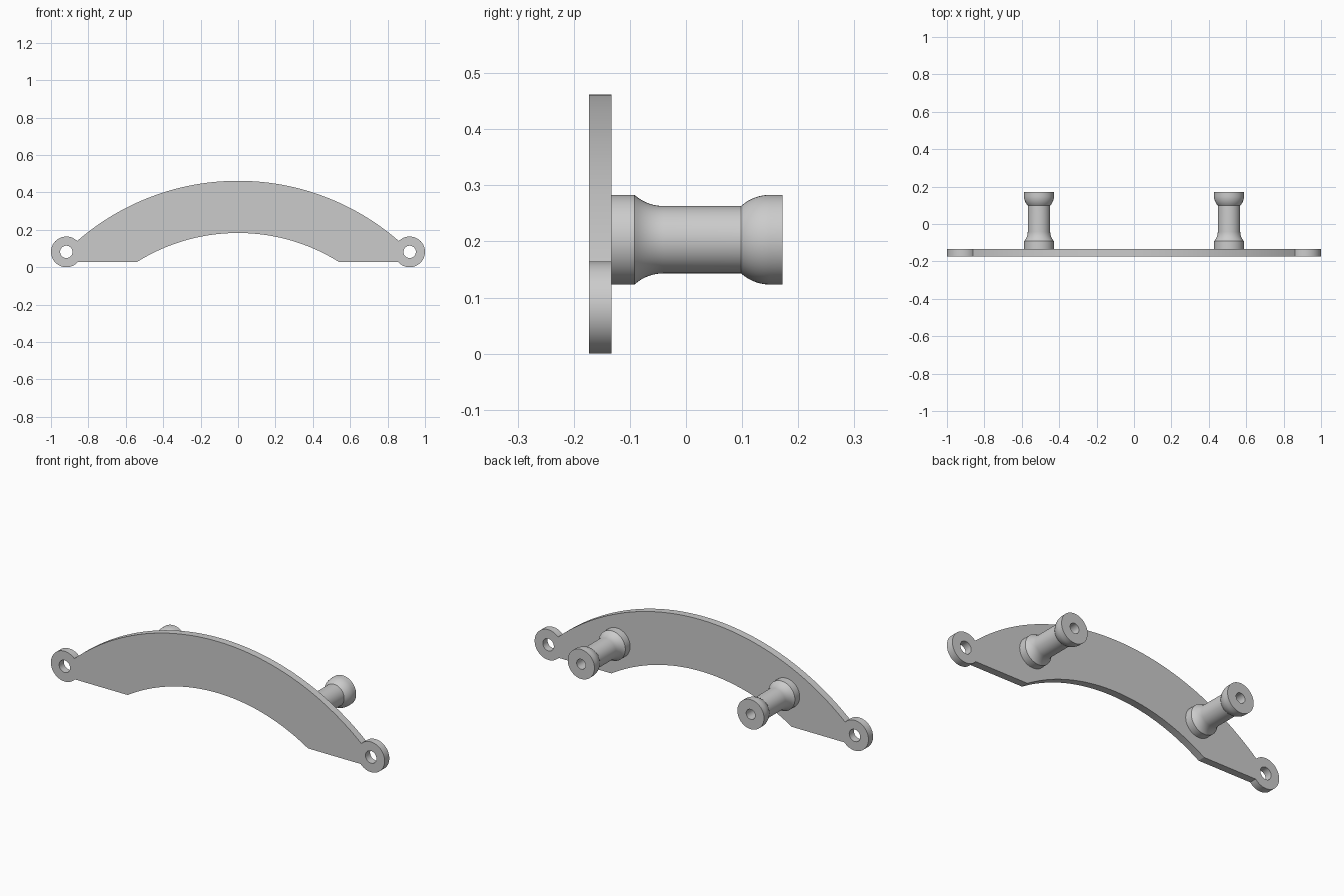
import bpy, bmesh
from math import sin, cos, pi, asin, atan2, sqrt

cube = bpy.data.objects.get("Cube")
if cube:
    bpy.data.objects.remove(cube, do_unlink=True)

grey = bpy.data.materials.new("light grey")
grey.use_nodes = True
grey.diffuse_color = (0.6, 0.6, 0.6, 1)
grey.node_tree.nodes["Principled BSDF"].inputs["Base Color"].default_value = (0.6, 0.6, 0.6, 1)

LUG_X, LUG_Z, LUG_R, HOLE_R = 0.918, 0.082, 0.082, 0.033
FRONT, BACK = -0.173, -0.133
BASE = 0.028


def arc(cx, cz, r, a0, a1, n):
    return [(cx + r * cos(a0 + (a1 - a0) * i / n),
             cz + r * sin(a0 + (a1 - a0) * i / n)) for i in range(n + 1)]


def crown(top, half, end):
    """Arc through (0, top) and (half, end): centre height, radius, half angle."""
    sag = top - end
    r = (half ** 2 + sag ** 2) / (2 * sag)
    return top - r, r, asin(half / r)


def finish(obj):
    bpy.ops.object.select_all(action="DESELECT")
    obj.select_set(True)
    bpy.context.view_layer.objects.active = obj
    bpy.ops.object.shade_smooth_by_angle(angle=0.5)


# Arched plate with a lug at each end, as one outline with two holes
oz, o_r, oa = crown(0.462, 0.86, 0.14)
iz, i_r, ia = crown(0.183, 0.54, BASE)
low = BASE - LUG_Z
a_top = atan2(0.14 - LUG_Z, 0.86 - LUG_X)
a_low = atan2(low, -sqrt(LUG_R ** 2 - low ** 2))
right_lug = arc(LUG_X, LUG_Z, LUG_R, a_top, a_low, 48)
left_lug = [(-x, z) for x, z in reversed(right_lug)]
outer = arc(0, oz, o_r, pi / 2 + oa, pi / 2 - oa, 64)[1:-1]
inner = arc(0, iz, i_r, pi / 2 - ia, pi / 2 + ia, 48)
loops = [outer + right_lug + inner + left_lug]
loops += [arc(s * LUG_X, LUG_Z, HOLE_R, 0, 2 * pi, 40)[:-1] for s in (-1, 1)]

curve = bpy.data.curves.new("plate_outline", "CURVE")
curve.dimensions = "2D"
curve.fill_mode = "BOTH"
curve.extrude = (BACK - FRONT) / 2
for pts in loops:
    spline = curve.splines.new("POLY")
    spline.points.add(len(pts) - 1)
    for p, (x, z) in zip(spline.points, pts):
        p.co = (x, z, 0, 1)
    spline.use_cyclic_u = True
plate = bpy.data.objects.new("arched_plate", curve)
plate.rotation_euler = (pi / 2, 0, 0)
plate.location.y = (FRONT + BACK) / 2
bpy.context.collection.objects.link(plate)
bpy.ops.object.select_all(action="DESELECT")
plate.select_set(True)
bpy.context.view_layer.objects.active = plate
bpy.ops.object.convert(target="MESH")
plate = bpy.context.object
bm = bmesh.new()
bm.from_mesh(plate.data)
bmesh.ops.remove_doubles(bm, verts=bm.verts, dist=0.00005)
bmesh.ops.recalc_face_normals(bm, faces=bm.faces)
bm.to_mesh(plate.data)
bm.free()
plate.data.materials.clear()
plate.data.materials.append(grey)
finish(plate)

# Turned post profile as (radius, y), with a bore down the middle
WIDE, NARROW, BORE, FLARE, TIP = 0.08, 0.06, 0.027, 0.052, 0.172
STEPS = 8
bend = (FLARE ** 2 + (WIDE - NARROW) ** 2) / (2 * (WIDE - NARROW))
drop = [(FLARE * i / STEPS, bend - sqrt(bend ** 2 - (FLARE * i / STEPS) ** 2))
        for i in range(STEPS, -1, -1)]
profile = [(BORE, BACK), (WIDE, BACK)]
profile += [(NARROW + d, -0.04 - t) for t, d in drop]
profile += [(WIDE - d, 0.15 - t) for t, d in drop]
profile += [(WIDE, TIP), (BORE, TIP)]


def post(name, x, z, sides=48):
    bm = bmesh.new()
    rings = [[bm.verts.new((r * cos(2 * pi * k / sides), y, r * sin(2 * pi * k / sides)))
              for k in range(sides)] for r, y in profile]
    for a, b in zip(rings, rings[1:] + rings[:1]):
        for k in range(sides):
            n = (k + 1) % sides
            bm.faces.new((a[k], a[n], b[n], b[k]))
    bmesh.ops.recalc_face_normals(bm, faces=bm.faces)
    mesh = bpy.data.meshes.new(name)
    bm.to_mesh(mesh)
    bm.free()
    mesh.materials.append(grey)
    obj = bpy.data.objects.new(name, mesh)
    obj.location = (x, 0, z)
    bpy.context.collection.objects.link(obj)
    finish(obj)


post("left_post", 0.508, 0.203)
post("right_post", -0.508, 0.203)
